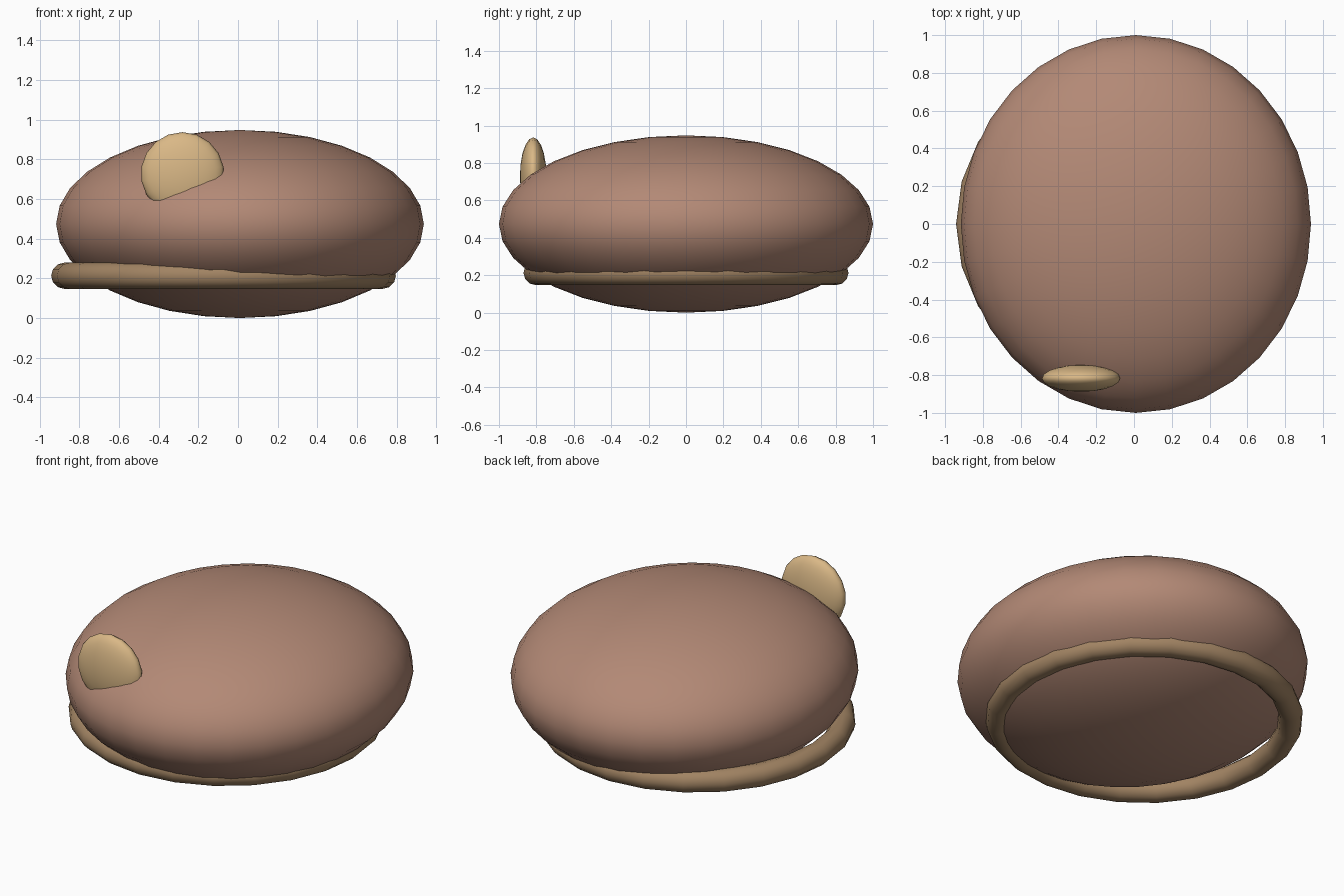
import bpy
import math

cube = bpy.data.objects.get("Cube")
if cube:
    bpy.data.objects.remove(cube, do_unlink=True)


def material(name, rgb):
    mat = bpy.data.materials.new(name)
    mat.use_nodes = True
    mat.diffuse_color = (*rgb, 1)
    mat.node_tree.nodes["Principled BSDF"].inputs["Base Color"].default_value = (*rgb, 1)
    return mat


def finish(name, mat):
    obj = bpy.context.object
    obj.name = name
    obj.data.materials.append(mat)
    bpy.ops.object.shade_smooth()
    return obj


def ellipsoid(name, mat, centre, radii, segments, rings, tilt=0):
    bpy.ops.mesh.primitive_uv_sphere_add(
        segments=segments, ring_count=rings, location=centre, rotation=(tilt, 0, 0))
    bpy.context.object.scale = radii
    return finish(name, mat)


clay = material("dusty_pink_brown", (0.45, 0.25, 0.18))
tan = material("light_tan", (0.70, 0.48, 0.24))
bronze = material("dark_tan", (0.36, 0.23, 0.125))

# Flattened round body
ellipsoid("body", clay, (0.01, 0, 0.474), (0.927, 1, 0.474), 32, 16)

# Thin upright disc set into the front; its poles face front and back
ellipsoid("front_disc", tan, (-0.28, -0.817, 0.727), (0.21, 0.21, 0.071), 18, 10, math.pi / 2)

# Ring under the body, offset to the right
bpy.ops.mesh.primitive_torus_add(
    location=(-0.073, 0, 0.213), major_segments=24, minor_segments=12,
    major_radius=0.803, minor_radius=0.066)
finish("base_ring", bronze)
